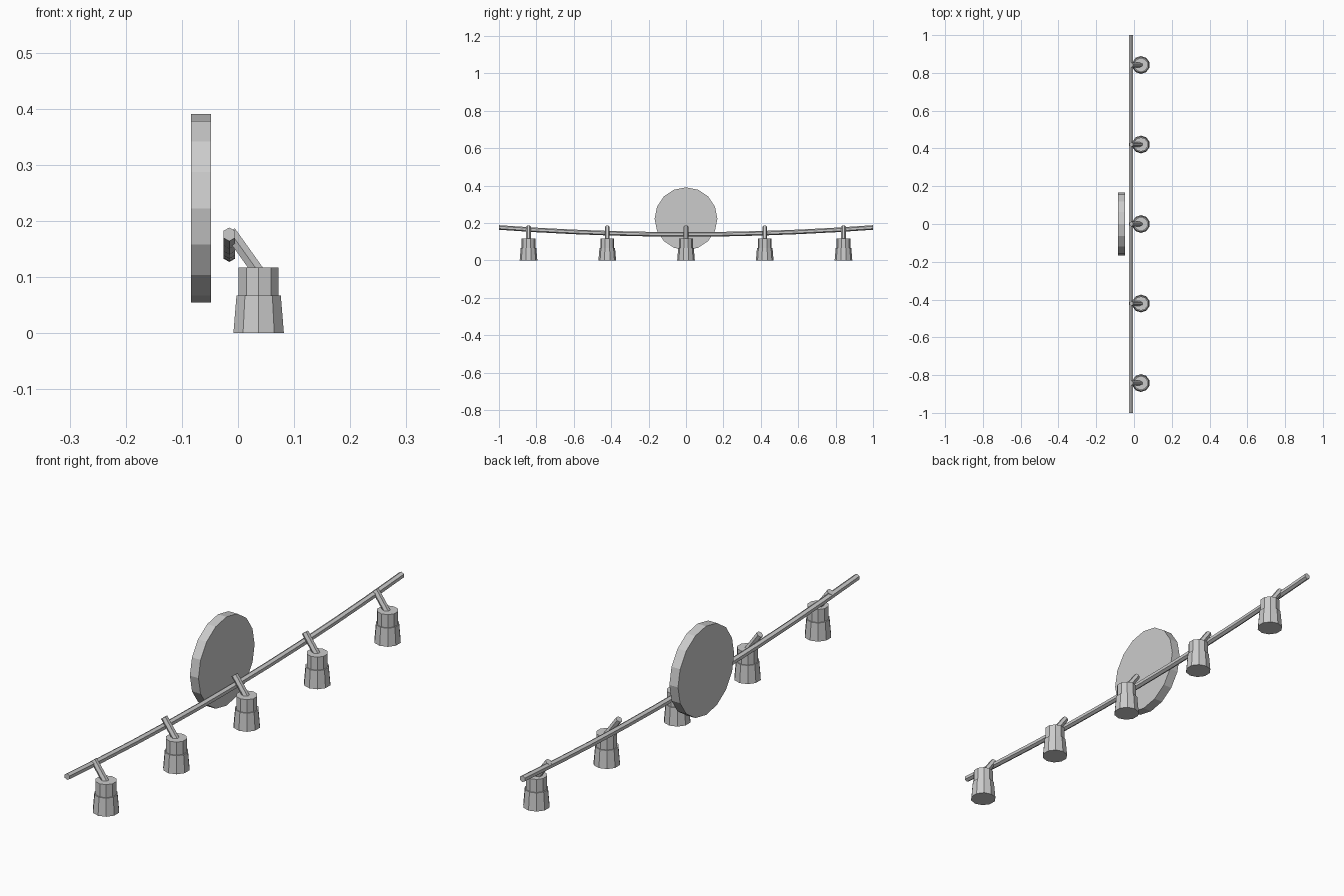
import bpy, bmesh
from math import sin, cos, tau
from mathutils import Vector

if "Cube" in bpy.data.objects:
    bpy.data.objects.remove(bpy.data.objects["Cube"])


def loft(name, rings, sides, u, v):
    """Capped tube through (centre, radius) rings; first corner lies along u."""
    u, v = Vector(u).normalized(), Vector(v).normalized()
    bm = bmesh.new()
    loops = []
    for c, r in rings:
        loops.append([bm.verts.new(Vector(c) + r * (cos(tau * i / sides) * u + sin(tau * i / sides) * v))
                      for i in range(sides)])
    for a, b in zip(loops, loops[1:]):
        for i in range(sides):
            j = (i + 1) % sides
            bm.faces.new((a[i], a[j], b[j], b[i]))
    bm.faces.new(loops[0])
    bm.faces.new(loops[-1])
    bmesh.ops.recalc_face_normals(bm, faces=bm.faces)
    me = bpy.data.meshes.new(name)
    bm.to_mesh(me)
    bm.free()
    ob = bpy.data.objects.new(name, me)
    bpy.context.collection.objects.link(ob)
    return ob


# Round wall plate
loft("wall_plate", [((-0.084, 0, 0.2225), 0.168), ((-0.048, 0, 0.2225), 0.168)],
     16, (0, 0, 1), (0, 1, 0))

# Gently bowed hexagonal rail
SEG = 10
ys = [-1 + 2 * i / SEG for i in range(SEG + 1)]
loft("rail", [((-0.0155, y, 0.139 + 0.037 * y * y), 0.0122) for y in ys],
     6, (0, 0, 1), (1, 0, 0))

# Five spot lamps: slanted arm, neck and flared shade
LX = 0.0368
for n in range(5):
    y = (n - 2) * 0.421
    top, low = Vector((-0.0145, y, 0.1805)), Vector((0.0395, y, 0.105))
    d = low - top
    loft(f"lamp_arm_{n + 1}", [(top, 0.0125), (low, 0.0125)], 6, (0, 1, 0), d.cross(Vector((0, 1, 0))))
    loft(f"lamp_neck_{n + 1}", [((LX, y, 0.067), 0.0373), ((LX, y, 0.117), 0.0373)],
         10, (0, -1, 0), (1, 0, 0))
    loft(f"lamp_shade_{n + 1}", [((LX, y, 0), 0.0473), ((LX, y, 0.0675), 0.0415)],
         10, (0, -1, 0), (1, 0, 0))
